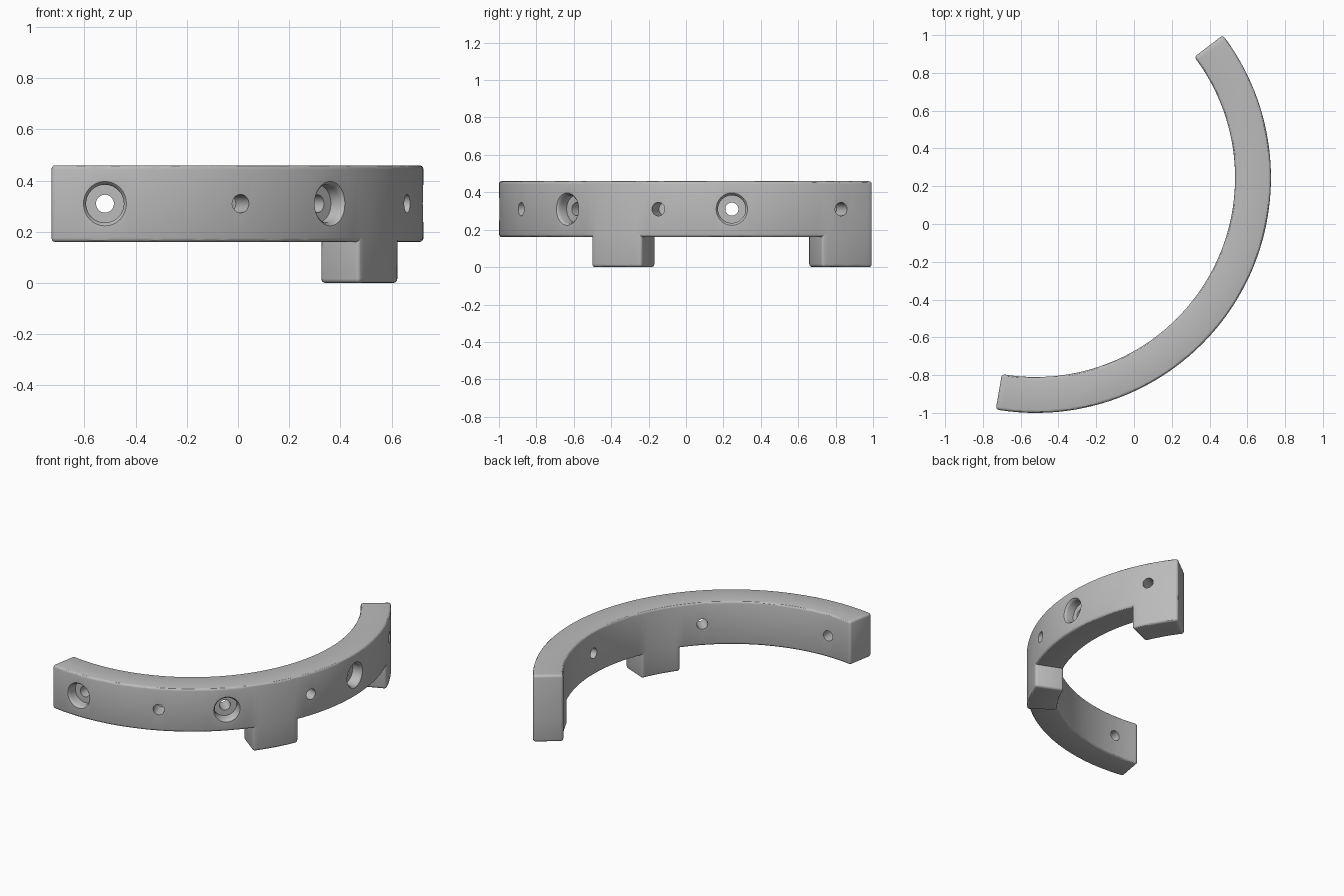
import bpy, bmesh
from math import radians, cos, sin, pi
from mathutils import Matrix, Vector

cube = bpy.data.objects.get("Cube")
if cube:
    bpy.data.objects.remove(cube, do_unlink=True)

CX, CY = -0.52, 0.245          # centre of the arc
R_IN, R_OUT = 1.055, 1.245
BASE, TOP, HOLE_Z = 0.16, 0.46, 0.31

grey = bpy.data.materials.new("plain_grey")
grey.use_nodes = True
grey.diffuse_color = (0.5, 0.5, 0.5, 1)
grey.node_tree.nodes["Principled BSDF"].inputs["Base Color"].default_value = (0.5, 0.5, 0.5, 1)


def polar(r, degrees, z):
    a = radians(degrees)
    return Vector((CX + r * cos(a), CY + r * sin(a), z))


def make_object(name, bm):
    bmesh.ops.recalc_face_normals(bm, faces=bm.faces)
    mesh = bpy.data.meshes.new(name)
    bm.to_mesh(mesh)
    bm.free()
    obj = bpy.data.objects.new(name, mesh)
    bpy.context.collection.objects.link(obj)
    return obj


def extrude(bm, faces, dz):
    # pull a patch of faces up or down as one block
    new = bmesh.ops.extrude_face_region(bm, geom=faces)["geom"]
    verts = [g for g in new if isinstance(g, bmesh.types.BMVert)]
    bmesh.ops.translate(bm, verts=verts, vec=(0, 0, dz))


# Curved bar: spans of (start, end, steps, has a foot below)
spans = [(-99.8, -37.2, 40, False), (-37.2, -22.8, 9, True),
         (-22.8, 22.8, 30, False), (22.8, 37.3, 9, True)]
bm = bmesh.new()
pair = [bm.verts.new(polar(r, spans[0][0], BASE)) for r in (R_IN, R_OUT)]
feet = []
for start, end, steps, foot in spans:
    patch = []
    for i in range(1, steps + 1):
        a = start + (end - start) * i / steps
        nxt = [bm.verts.new(polar(r, a, BASE)) for r in (R_IN, R_OUT)]
        patch.append(bm.faces.new((pair[0], pair[1], nxt[1], nxt[0])))
        pair = nxt
    if foot:
        feet.append(patch)

# Keep the underside, raise the bar, then pull the feet down
bottom = list(bm.faces)
top = bmesh.ops.duplicate(bm, geom=bottom)["geom"]
top_faces = [g for g in top if isinstance(g, bmesh.types.BMFace)]
top_verts = [g for g in top if isinstance(g, bmesh.types.BMVert)]
bmesh.ops.translate(bm, verts=top_verts, vec=(0, 0, TOP - BASE))
rims = [e for e in bm.edges if e.is_boundary]
bmesh.ops.bridge_loops(bm, edges=rims)
bmesh.ops.recalc_face_normals(bm, faces=bm.faces)
for patch in feet:
    extrude(bm, patch, -BASE)
bar = make_object("curved_bar_with_feet", bm)
bar.data.materials.append(grey)

bevel = bar.modifiers.new("rounded_edges", 'BEVEL')
bevel.width = 0.016
bevel.segments = 3
bevel.limit_method = 'ANGLE'
bevel.angle_limit = radians(40)

# Hole cutters: turned profiles of (radius, height above the outer wall)
recessed = [(0, -0.3), (0.035, -0.3), (0.035, -0.07), (0.074, -0.07),
            (0.074, -0.02), (0.078, -0.009), (0.088, 0.001), (0.088, 0.05), (0, 0.05)]
blind = [(0, -0.12), (0.036, -0.12), (0.036, 0.05), (0, 0.05)]


def add_hole(bm, profile, degrees):
    verts = [bm.verts.new((r, 0, h)) for r, h in profile]
    edges = [bm.edges.new(p) for p in zip(verts, verts[1:])]
    made = bmesh.ops.spin(bm, geom=verts + edges, cent=(0, 0, 0), axis=(0, 0, 1),
                          angle=2 * pi, steps=32)
    fresh = [v for v in bm.verts if not v.tag]
    bmesh.ops.transform(bm, verts=fresh, matrix=Matrix.Translation(polar(R_OUT, degrees, HOLE_Z))
                        @ Matrix.Rotation(radians(degrees), 4, 'Z')
                        @ Matrix.Rotation(pi / 2, 4, 'Y'))
    for v in fresh:
        v.tag = True


bm = bmesh.new()
for angle in (-90, -45, 0):
    add_hole(bm, recessed, angle)
for angle in (-64.8, -18.4, 28):
    add_hole(bm, blind, angle)
bmesh.ops.remove_doubles(bm, verts=bm.verts, dist=0.0005)
cutter = make_object("hole_cutter", bm)
cutter.data.materials.append(grey)
cutter.hide_render = True

cut = bar.modifiers.new("holes", 'BOOLEAN')
cut.operation = 'DIFFERENCE'
cut.solver = 'EXACT'
cut.object = cutter

# Apply everything, drop the cutter and shade smooth
bpy.context.view_layer.objects.active = bar
bar.select_set(True)
for name in ("rounded_edges", "holes"):
    bpy.ops.object.modifier_apply(modifier=name)
bpy.data.objects.remove(cutter, do_unlink=True)
bpy.ops.object.shade_smooth_by_angle(angle=radians(30))
